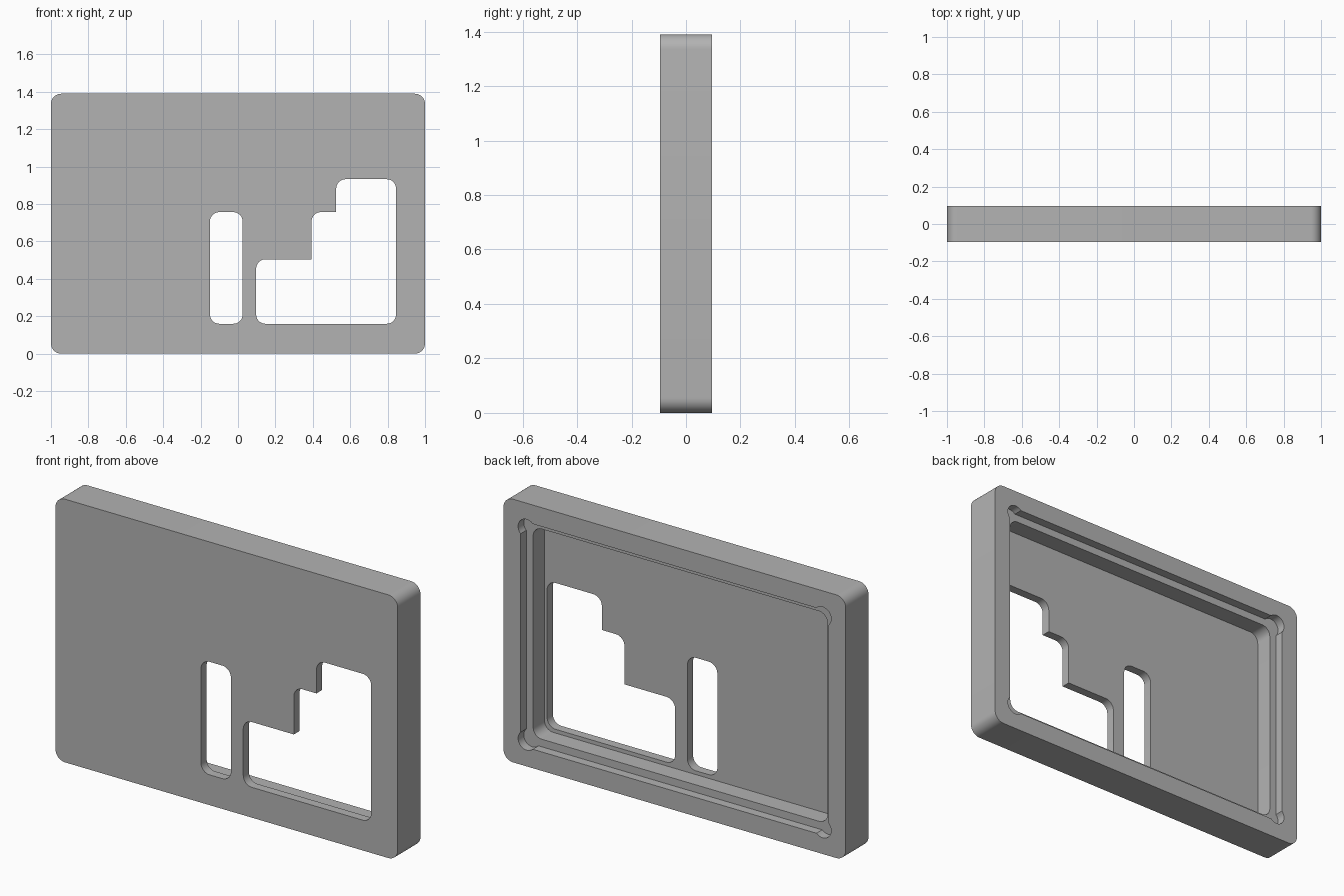
import bpy
import bmesh
from math import cos, sin, pi
from mathutils import Vector

cube = bpy.data.objects.get("Cube")
if cube:
    bpy.data.objects.remove(cube, do_unlink=True)

WIDTH, HEIGHT, THICK = 2.0, 1.39, 0.19
BACK = THICK / 2
LAYER = THICK / 4
RADIUS = 0.05
STEPS = 8

grey = bpy.data.materials.new("plain grey")
grey.use_nodes = True
colour = (0.45, 0.45, 0.45, 1)
grey.diffuse_color = colour
grey.node_tree.nodes["Principled BSDF"].inputs["Base Color"].default_value = colour


def fillet(corners, r):
    """Round the convex corners of a right-angled anticlockwise outline."""
    pts = []
    n = len(corners)
    for i, c in enumerate(corners):
        p = Vector(c)
        a = (Vector(corners[i - 1]) - p).normalized()
        b = (Vector(corners[(i + 1) % n]) - p).normalized()
        if a.x * b.y - a.y * b.x > 0:      # inside corner stays sharp
            pts.append(p)
            continue
        centre = p + (a + b) * r
        for k in range(STEPS + 1):
            t = k / STEPS * pi / 2
            pts.append(centre - b * r * cos(t) - a * r * sin(t))
    return pts


def rectangle(x0, x1, z0, z1):
    return [(x0, z0), (x1, z0), (x1, z1), (x0, z1)]


def relieved_rectangle(inset, r):
    """Rectangle with a round relief bulging out of each corner."""
    pts = []
    d = r / 2 ** 0.5
    for i, (sx, sz) in enumerate(((-1, -1), (1, -1), (1, 1), (-1, 1))):
        cx = sx * (WIDTH / 2 - inset - d)
        cz = HEIGHT / 2 + sz * (HEIGHT / 2 - inset - d)
        start = -pi * 5 / 4 + i * pi / 2
        for k in range(2 * STEPS + 1):
            t = start + pi * k / (2 * STEPS)
            pts.append(Vector((cx + r * cos(t), cz + r * sin(t))))
    return pts


def prism(name, outline, y0, y1):
    bm = bmesh.new()
    face = bm.faces.new([bm.verts.new((p.x, y0, p.y)) for p in outline])
    out = bmesh.ops.extrude_face_region(bm, geom=[face])
    moved = [v for v in out["geom"] if isinstance(v, bmesh.types.BMVert)]
    bmesh.ops.translate(bm, verts=moved, vec=(0, y1 - y0, 0))
    bmesh.ops.recalc_face_normals(bm, faces=bm.faces)
    mesh = bpy.data.meshes.new(name)
    bm.to_mesh(mesh)
    bm.free()
    mesh.materials.append(grey)
    ob = bpy.data.objects.new(name, mesh)
    bpy.context.collection.objects.link(ob)
    return ob


def cut(target, cutter):
    cutter.hide_render = True
    mod = target.modifiers.new("cut", "BOOLEAN")
    mod.operation = "DIFFERENCE"
    mod.solver = "EXACT"
    mod.object = cutter
    bpy.ops.object.select_all(action="DESELECT")
    bpy.context.view_layer.objects.active = target
    target.select_set(True)
    bpy.ops.object.modifier_apply(modifier=mod.name)
    bpy.data.objects.remove(cutter, do_unlink=True)


# Rounded slab
panel = prism("cover_panel", fillet(rectangle(-WIDTH / 2, WIDTH / 2, 0, HEIGHT), 0.055),
              -BACK, BACK)

# Shallow rear recess with corner reliefs, leaving a ledge
cut(panel, prism("recess_cutter", relieved_rectangle(0.10, RADIUS), BACK - LAYER, 0.2))

# Deep rear pocket inside the ledge
e = 0.14
pocket = rectangle(-WIDTH / 2 + e, WIDTH / 2 - e, e, HEIGHT - e)
cut(panel, prism("pocket_cutter", fillet(pocket, RADIUS), -BACK + LAYER, 0.2))

# Narrow slot through the front
cut(panel, prism("slot_cutter", fillet(rectangle(-0.15, 0.025, 0.16, 0.757), RADIUS), -0.2, 0.2))

# Stepped window through the front
steps = [(0.097, 0.16), (0.845, 0.16), (0.845, 0.933), (0.525, 0.933),
         (0.525, 0.757), (0.393, 0.757), (0.393, 0.505), (0.097, 0.505)]
cut(panel, prism("window_cutter", fillet(steps, RADIUS), -0.2, 0.2))

bpy.ops.object.shade_smooth_by_angle(angle=pi / 6)
